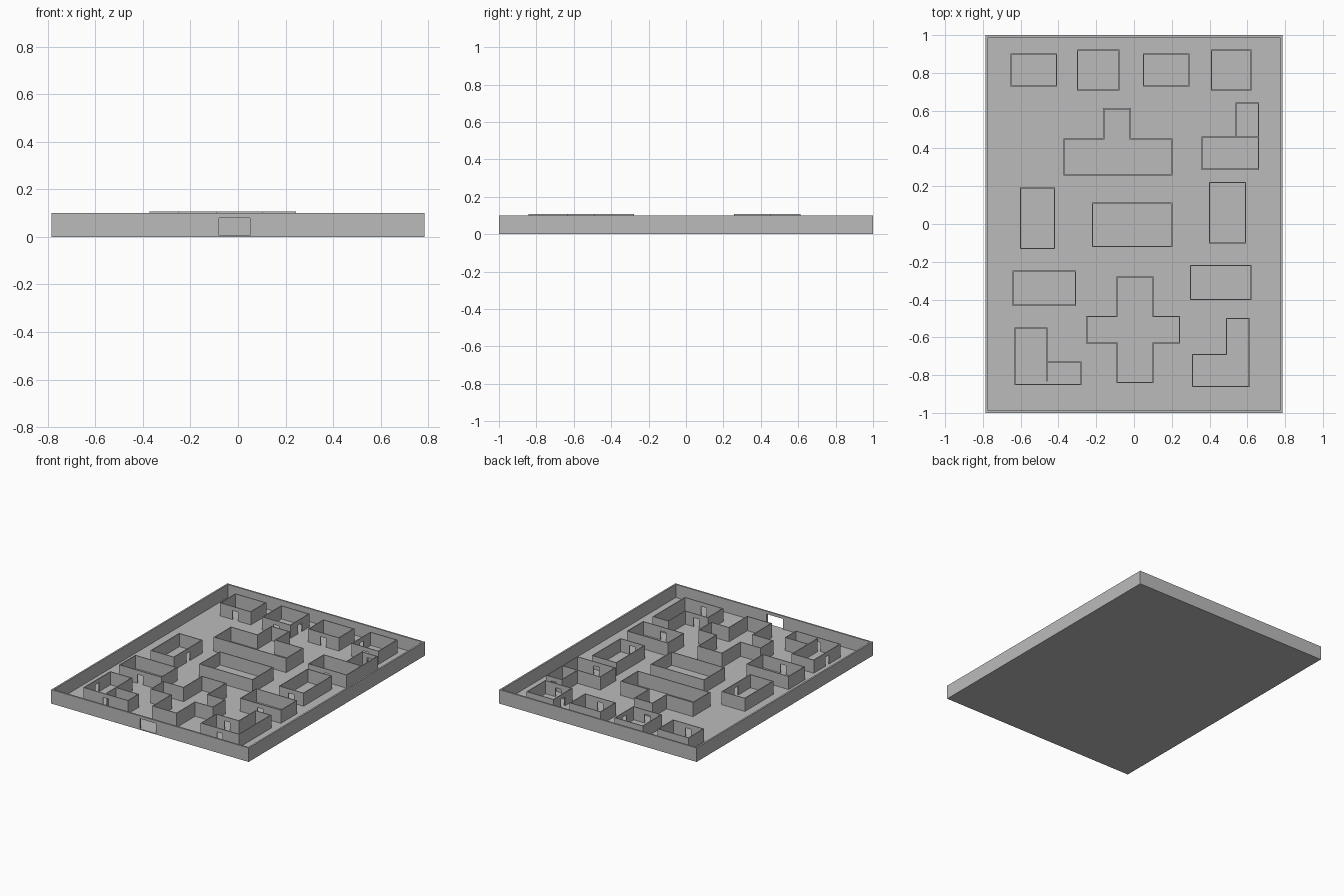
import bpy
import bmesh
from mathutils import Matrix, Vector

default_cube = bpy.data.objects.get("Cube")
if default_cube:
    bpy.data.objects.remove(default_cube, do_unlink=True)

GREY = (0.5, 0.5, 0.5, 1.0)
HALF_X, HALF_Y = 0.785, 1.0
FLOOR = 0.006
RIM_TOP = 0.1
HOUSE_TOP = 0.1
TALL_TOP = 0.108
THIN = 0.006
RIM_THICK = 0.012

stone = bpy.data.materials.new("plain_grey")
stone.use_nodes = True
stone.diffuse_color = GREY
shader = next(n for n in stone.node_tree.nodes if n.type == 'BSDF_PRINCIPLED')
shader.inputs["Base Color"].default_value = GREY
shader.inputs["Roughness"].default_value = 0.8


def add_box(bm, low, high):
    """Axis-aligned box between two corners."""
    low, high = Vector(low), Vector(high)
    size = high - low
    matrix = Matrix.Translation((low + high) / 2) @ Matrix.Diagonal((*size, 1))
    bmesh.ops.create_cube(bm, size=1, matrix=matrix)


def add_wall(bm, start, end, top, thick=THIN, bottom=0.0, door=None):
    """Straight wall along x or y; door is (low, high, head height)."""
    axis = 0 if abs(end[0] - start[0]) > abs(end[1] - start[1]) else 1
    a, b = sorted((start[axis], end[axis]))
    a, b = a - thick / 2, b + thick / 2
    across = start[1 - axis]

    def piece(u, v, z0, z1):
        low, high = [0, 0, z0], [0, 0, z1]
        low[axis], high[axis] = u, v
        low[1 - axis], high[1 - axis] = across - thick / 2, across + thick / 2
        add_box(bm, low, high)

    if door:
        piece(a, door[0], bottom, top)
        piece(door[1], b, bottom, top)
        piece(door[0], door[1], door[2], top)
    else:
        piece(a, b, bottom, top)


def finish(bm, name):
    mesh = bpy.data.meshes.new(name)
    bm.to_mesh(mesh)
    bm.free()
    mesh.materials.append(stone)
    obj = bpy.data.objects.new(name, mesh)
    bpy.context.collection.objects.link(obj)
    return obj


def make_house(name, outline, doors=(), top=HOUSE_TOP, partitions=()):
    """Roofless house: one wall per outline side, doorways on listed sides."""
    bm = bmesh.new()
    for i, start in enumerate(outline):
        end = outline[(i + 1) % len(outline)]
        door = None
        if i in doors:
            axis = 0 if start[0] != end[0] else 1
            middle = (start[axis] + end[axis]) / 2
            door = (middle - 0.022, middle + 0.022, 0.07)
        add_wall(bm, start, end, top, bottom=FLOOR / 2, door=door)
    for start, end in partitions:
        add_wall(bm, start, end, top, bottom=FLOOR / 2)
    return finish(bm, name)


def rect(x0, x1, y0, y1):
    # Sides in order: front, right, back, left
    return [(x0, y0), (x1, y0), (x1, y1), (x0, y1)]


# Ground plate
ground = bmesh.new()
add_box(ground, (-HALF_X, -HALF_Y, 0), (HALF_X, HALF_Y, FLOOR))
# Gateway notch is left open above the plate
finish(ground, "ground_plate")

# Boundary wall with a gateway in the front
rim = bmesh.new()
rx, ry = HALF_X - RIM_THICK / 2, HALF_Y - RIM_THICK / 2
add_wall(rim, (-rx, -ry), (rx, -ry), RIM_TOP, RIM_THICK, door=(-0.08, 0.05, 0.08))
add_wall(rim, (-rx, ry), (rx, ry), RIM_TOP, RIM_THICK)
for side in (-rx, rx):
    add_wall(rim, (side, -ry), (side, ry), RIM_TOP, RIM_THICK)
finish(rim, "boundary_wall")

# Rectangular houses
make_house("back_house_1", rect(-0.65, -0.41, 0.73, 0.9), doors=(0,))
make_house("back_house_2", rect(-0.3, -0.08, 0.71, 0.92), doors=(0, 1))
make_house("back_house_3", rect(0.05, 0.29, 0.73, 0.9), doors=(0,))
make_house("back_house_4", rect(0.41, 0.62, 0.71, 0.92), doors=(0, 3))
make_house("central_hall", rect(-0.22, 0.2, -0.12, 0.11))
make_house("side_house_right", rect(-0.6, -0.42, -0.13, 0.19), doors=(1,))
make_house("side_house_left", rect(0.4, 0.59, -0.1, 0.22), doors=(0,))
make_house("front_house_right", rect(-0.64, -0.31, -0.43, -0.25), doors=(0,))
make_house("front_house_left", rect(0.3, 0.62, -0.4, -0.22), doors=(0,))

# Stepped houses
make_house("corner_house_back", [
    (0.36, 0.29), (0.66, 0.29), (0.66, 0.64), (0.54, 0.64),
    (0.54, 0.46), (0.36, 0.46)], doors=(0, 2),
    partitions=[((0.54, 0.46), (0.66, 0.46))])
make_house("corner_house_right", [
    (-0.63, -0.85), (-0.28, -0.85), (-0.28, -0.73), (-0.46, -0.73),
    (-0.46, -0.55), (-0.63, -0.55)], doors=(0, 5),
    partitions=[((-0.46, -0.73), (-0.46, -0.83))])
make_house("corner_house_left", [
    (0.31, -0.86), (0.61, -0.86), (0.61, -0.5), (0.49, -0.5),
    (0.49, -0.69), (0.31, -0.69)], doors=(0, 4))

# Taller halls: a T plan and a cross plan
make_house("tee_hall", [
    (-0.37, 0.26), (0.2, 0.26), (0.2, 0.45), (-0.02, 0.45),
    (-0.02, 0.61), (-0.16, 0.61), (-0.16, 0.45), (-0.37, 0.45)],
    top=TALL_TOP)
make_house("cross_hall", [
    (-0.09, -0.84), (0.1, -0.84), (0.1, -0.63), (0.24, -0.63),
    (0.24, -0.49), (0.1, -0.49), (0.1, -0.28), (-0.09, -0.28),
    (-0.09, -0.49), (-0.25, -0.49), (-0.25, -0.63), (-0.09, -0.63)],
    top=TALL_TOP)
